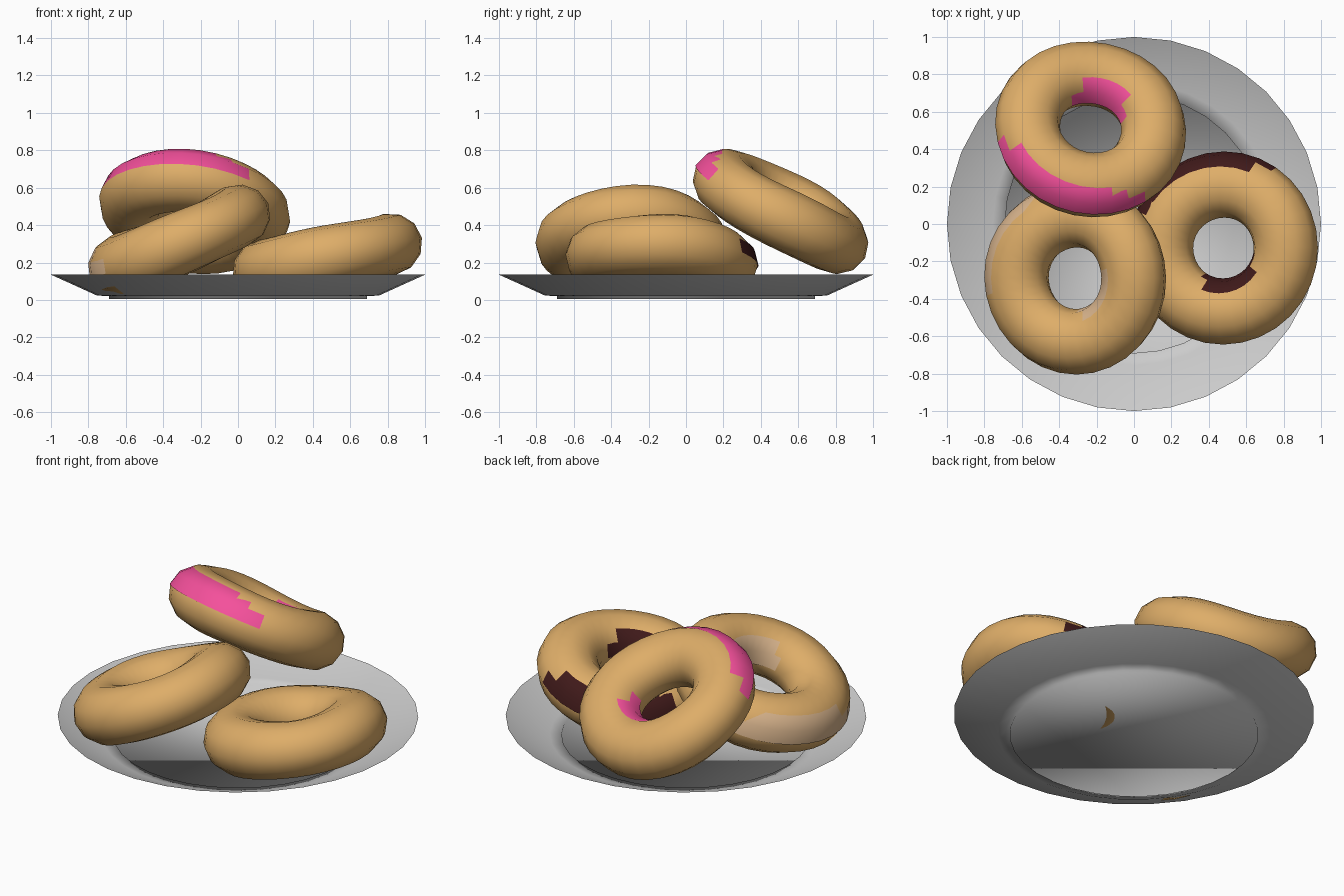
import bpy, bmesh
from math import sin, cos, pi
from mathutils import Vector

if "Cube" in bpy.data.objects:
    bpy.data.objects.remove(bpy.data.objects["Cube"])

RING, TUBE = 32, 12          # donut resolution
MAJOR, MINOR, HEIGHT = 0.34, 0.175, 0.163


def material(name, rgb):
    m = bpy.data.materials.new(name)
    m.diffuse_color = (*rgb, 1)
    m.use_nodes = True
    m.node_tree.nodes["Principled BSDF"].inputs["Base Color"].default_value = m.diffuse_color
    return m


def add_object(name, bm, mat=None, recalc=True):
    if recalc:
        bmesh.ops.recalc_face_normals(bm, faces=bm.faces)
    for f in bm.faces:
        f.smooth = True
    mesh = bpy.data.meshes.new(name)
    bm.to_mesh(mesh)
    bm.free()
    ob = bpy.data.objects.new(name, mesh)
    bpy.context.collection.objects.link(ob)
    if mat:
        mesh.materials.append(mat)
    return ob


def ring_point(u, v, shrink=0.0):
    """Point on the slightly lumpy donut; u around the ring, v around the tube."""
    lump = 1 + 0.02 * sin(3 * u + 1)
    rad = MAJOR + (MINOR - shrink) * cos(v)
    sag = 0.009 * cos(2 * u) + 0.005 * sin(3 * u)
    return Vector((rad * cos(u), rad * sin(u),
                   (HEIGHT - shrink) * lump * sin(v) + sag))


def tube_mesh(half, shrink=0.0, shift=Vector()):
    """Full torus, or only its upper half for an icing shell."""
    bm = bmesh.new()
    cols = TUBE // 2 + 1 if half else TUBE
    grid = [[bm.verts.new(ring_point(2 * pi * i / RING, 2 * pi * j / TUBE, shrink) + shift)
             for j in range(cols)] for i in range(RING)]
    for i in range(RING):
        a, b = grid[i], grid[(i + 1) % RING]
        for j in range(cols - 1 if half else cols):
            k = (j + 1) % cols
            bm.faces.new((a[j], b[j], b[k], a[k]))
    return bm


# plate: thin turned sheet, 32 sides, with a recessed foot
SIDES = 32
profile = [(0.69, 0.006), (0.69, 0.02), (0.755, 0.024), (1.0, 0.135)]
bm = bmesh.new()
rings = [[bm.verts.new((r * cos(2 * pi * i / SIDES), r * sin(2 * pi * i / SIDES), z))
          for i in range(SIDES)] for r, z in profile]
bm.faces.new(rings[0])
for lo, hi in zip(rings, rings[1:]):
    for i in range(SIDES):
        k = (i + 1) % SIDES
        bm.faces.new((lo[k], lo[i], hi[i], hi[k]))
add_object("plate", bm, recalc=False)

# donuts: centre, upward slope in x and y, icing drift direction, icing colour
dough = material("dough", (0.73, 0.42, 0.14))
donuts = [
    ("left", (-0.31, -0.29, 0.31), (0.42, 0.0), (-1, 0.5), (0.68, 0.45, 0.26)),
    ("right", (0.48, -0.13, 0.222), (0.20, -0.05), (-0.4, 1), (0.05, 0.01, 0.01)),
    ("top", (-0.233, 0.51, 0.478), (-0.15, -0.54), (-0.4, -1), (0.91, 0.08, 0.33)),
]
for name, centre, (gx, gy), drift, rgb in donuts:
    tilt = Vector((0, 0, 1)).rotation_difference(Vector((-gx, -gy, 1)))
    shift = Vector((*drift, 0)).normalized() * 0.011
    parts = [add_object(name + "_donut", tube_mesh(False), dough),
             add_object(name + "_icing", tube_mesh(True, 0.006, shift),
                        material(name + "_icing", rgb))]
    for ob in parts:
        ob.rotation_mode = 'QUATERNION'
        ob.rotation_quaternion = tilt
        ob.location = centre
